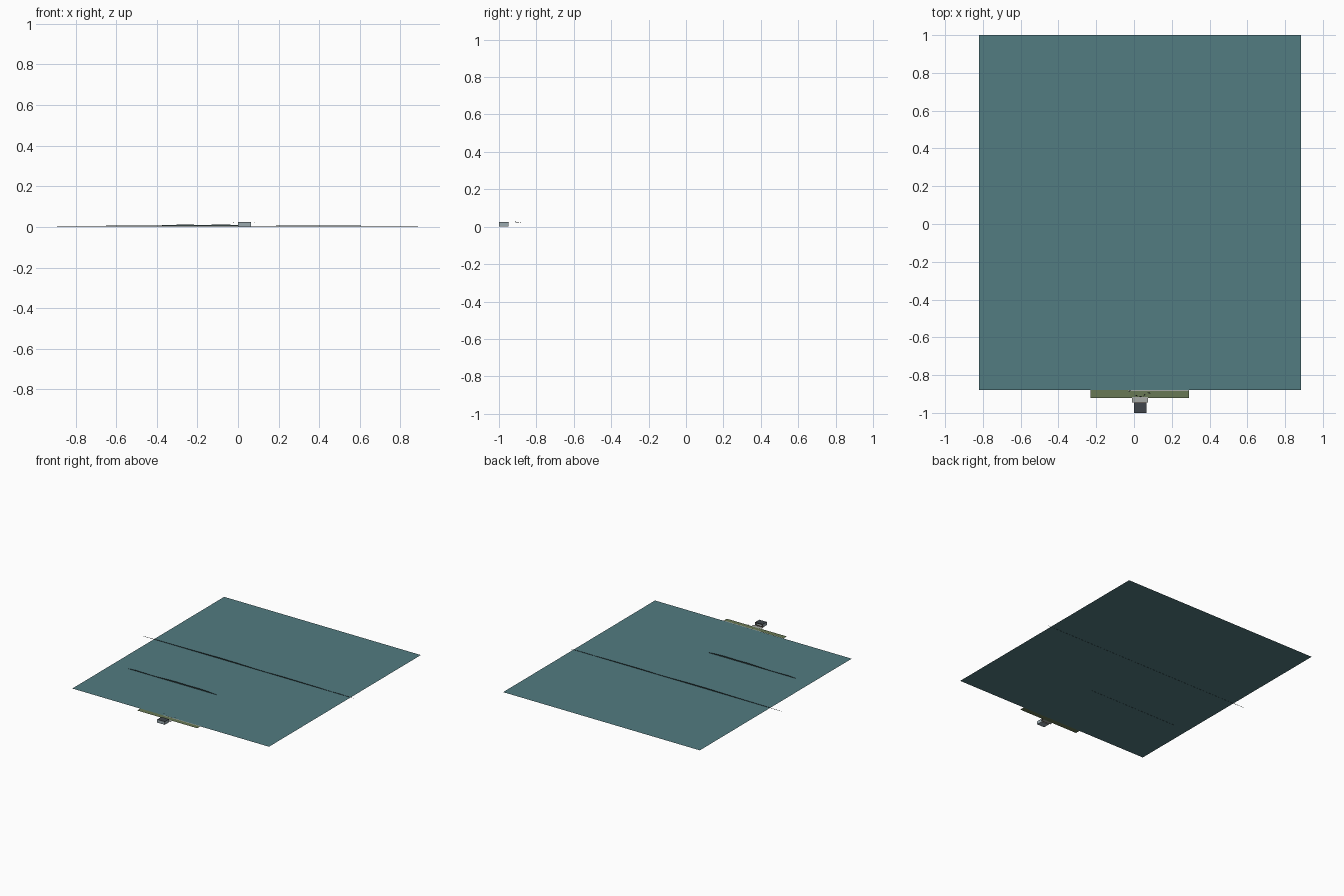
import bpy
import bmesh
import math

if "Cube" in bpy.data.objects:
    bpy.data.objects.remove(bpy.data.objects["Cube"])


def material(name, rgb):
    m = bpy.data.materials.new(name)
    m.diffuse_color = (*rgb, 1)
    m.use_nodes = True
    m.node_tree.nodes["Principled BSDF"].inputs["Base Color"].default_value = m.diffuse_color
    return m


WATER = material("water_teal", (0.085, 0.20, 0.22))
GRASS = material("grass_green", (0.14, 0.19, 0.09))
STONE = material("pale_stone", (0.38, 0.40, 0.38))
WALL = material("wall_grey_blue", (0.33, 0.40, 0.43))
DARK = material("dark_slate", (0.05, 0.06, 0.07))
HILL = material("hill_dark", (0.035, 0.06, 0.06))
WOOD = material("red_wood", (0.18, 0.08, 0.05))


def mesh(name, verts, faces, mat):
    me = bpy.data.meshes.new(name)
    me.from_pydata(verts, [], faces)
    me.materials.append(mat)
    ob = bpy.data.objects.new(name, me)
    bpy.context.collection.objects.link(ob)
    return ob


def sheet(name, x0, x1, y0, y1, z, mat):
    return mesh(name, [(x0, y0, z), (x1, y0, z), (x1, y1, z), (x0, y1, z)],
                [(0, 1, 2, 3)], mat)


def box(name, x0, x1, y0, y1, z0, z1, mat):
    ob = mesh(name, [], [], mat)
    bm = bmesh.new()
    bmesh.ops.create_cube(bm, size=1)
    for v in bm.verts:
        v.co.x = x1 if v.co.x > 0 else x0
        v.co.y = y1 if v.co.y > 0 else y0
        v.co.z = z1 if v.co.z > 0 else z0
    bm.to_mesh(ob.data)
    bm.free()
    return ob


def skyline(name, y, profile, mat):
    # upright paper-thin silhouette
    verts = [(x, y, 0.001) for x, _ in profile] + [(x, y, z) for x, z in profile]
    n = len(profile)
    faces = [(i, i + 1, n + i + 1, n + i) for i in range(n - 1)]
    return mesh(name, verts, faces, mat)


# Water and shore
sheet("water", -0.82, 0.885, -0.88, 1.0, 0.002, WATER)
sheet("grass_bank", -0.23, 0.29, -0.92, -0.88, 0.003, GRASS)
sheet("shore_edge", -0.03, 0.29, -0.884, -0.878, 0.0034, STONE)
sheet("terrace", -0.01, 0.075, -0.945, -0.915, 0.0036, STONE)

# Distant hills
skyline("far_hills", 0.13, [
    (-0.92, 0.003), (-0.85, 0.004), (-0.70, 0.005), (-0.55, 0.006),
    (-0.40, 0.008), (-0.25, 0.010), (-0.10, 0.009), (0.05, 0.006),
    (0.15, 0.005), (0.28, 0.008), (0.45, 0.007), (0.60, 0.006),
    (0.70, 0.004), (0.80, 0.005), (0.91, 0.003)], HILL)
skyline("near_hills", -0.38, [
    (-0.69, 0.003), (-0.62, 0.008), (-0.53, 0.006), (-0.46, 0.005),
    (-0.38, 0.008), (-0.27, 0.012), (-0.18, 0.010), (-0.06, 0.012),
    (0.02, 0.008), (0.08, 0.003)], HILL)

# Lookout room, open towards the water
X0, X1, Y0, Y1, H, T = 0.0, 0.065, -1.0, -0.948, 0.025, 0.002
box("room_floor", X0, X1, Y0, Y1, 0, 0.003, WALL)
box("room_roof", X0, X1, Y0, Y1, H - T, H, DARK)
box("front_wall", X0, X1, Y0, Y0 + T, 0.003, H - T, WALL)
box("left_wall", X0, X0 + T, Y0 + T, Y1, 0.003, H - T, WALL)
box("right_wall", X1 - T, X1, Y0 + T, Y1, 0.003, H - T, WALL)
box("eave_trim", X0, X1, Y1, Y1 + T, H - 2 * T, H - T, WOOD)
for i in range(3):
    x = X0 + T + i * (X1 - X0 - 3 * T) / 2
    box("window_post", x, x + T / 2, Y1 - T, Y1, 0.003, H - T, WOOD)
box("window_sill", X0 + T, X1 - T, Y1 - T, Y1, 0.003, 0.008, WOOD)


# Gulls: slim body and two bent wings
def gull(x, y, z, s, turn):
    half = [(0, 0.25, 0), (0, -0.25, 0), (0.5, 0.2, 0.22), (0.5, -0.15, 0.22),
            (1, -0.15, 0.1)]
    verts = half + [(-a, b, c) for a, b, c in half]
    verts += [(0, 0.6, 0), (0, -0.6, 0), (0.14, 0, -0.1), (-0.14, 0, -0.1),
              (0, 0, 0.1)]
    faces = [(0, 1, 3, 2), (2, 3, 4), (5, 7, 8, 6), (7, 9, 8),
             (10, 14, 12), (10, 13, 14), (11, 12, 14), (11, 14, 13),
             (10, 12, 13), (11, 13, 12)]
    ob = mesh("gull", verts, faces, DARK)
    ob.location, ob.scale = (x, y, z), (s, s, s)
    ob.rotation_euler.z = math.radians(turn)


for g in [(-0.022, -0.884, 0.023, 0.009, 20), (0.013, -0.908, 0.021, 0.009, -30),
          (0.035, -0.912, 0.025, 0.009, 10), (0.056, -0.905, 0.020, 0.009, 50),
          (0.080, -0.895, 0.023, 0.009, -15)]:
    gull(*g)
